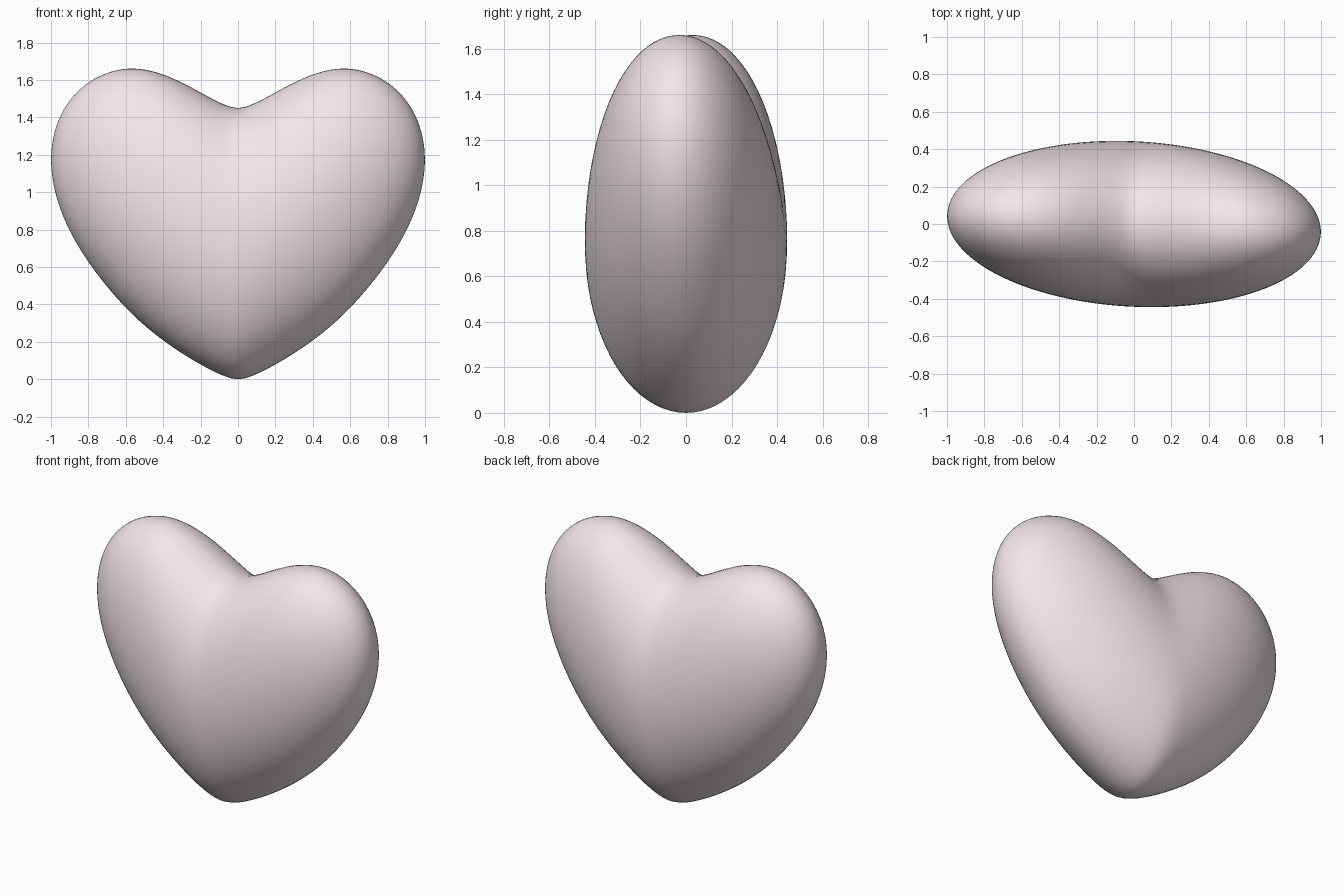
import bpy, bmesh, math
from mathutils import Matrix

if "Cube" in bpy.data.objects:
    bpy.data.objects.remove(bpy.data.objects["Cube"])

DEPTH = 0.442    # half thickness
TILT = -0.052    # slight turn about the vertical axis


def lift(x):
    """Height of the section centre: low in the middle, rising to the sides."""
    a = abs(x)
    return 0.725 + (0.78 - 0.26 * a) * a * a / (a + 0.16)


def stretch(x):
    """Vertical scale of the section, fuller in the lobes."""
    t = min(abs(x) / 0.65, 1.0)
    return 0.725 + 0.075 * t * t * (3 - 2 * t)


# Heart: a sphere with poles on x, flattened, then bent up on both sides
bm = bmesh.new()
bmesh.ops.create_uvsphere(bm, u_segments=80, v_segments=80, radius=1.0,
                          matrix=Matrix.Rotation(math.pi / 2, 4, 'Y'))
for v in bm.verts:
    x, y, z = v.co
    v.co = (x, y * DEPTH, lift(x) + z * stretch(x))
bmesh.ops.rotate(bm, verts=bm.verts, cent=(0, 0, 0),
                 matrix=Matrix.Rotation(TILT, 3, 'Z'))
bmesh.ops.recalc_face_normals(bm, faces=bm.faces)
for f in bm.faces:
    f.smooth = True

mesh = bpy.data.meshes.new("heart")
bm.to_mesh(mesh)
bm.free()
heart = bpy.data.objects.new("heart", mesh)
bpy.context.collection.objects.link(heart)

# Pale pink colour
pink = bpy.data.materials.new("pale_pink")
pink.diffuse_color = (0.9, 0.79, 0.83, 1)
pink.use_nodes = True
pink.node_tree.nodes["Principled BSDF"].inputs["Base Color"].default_value = pink.diffuse_color
mesh.materials.append(pink)
